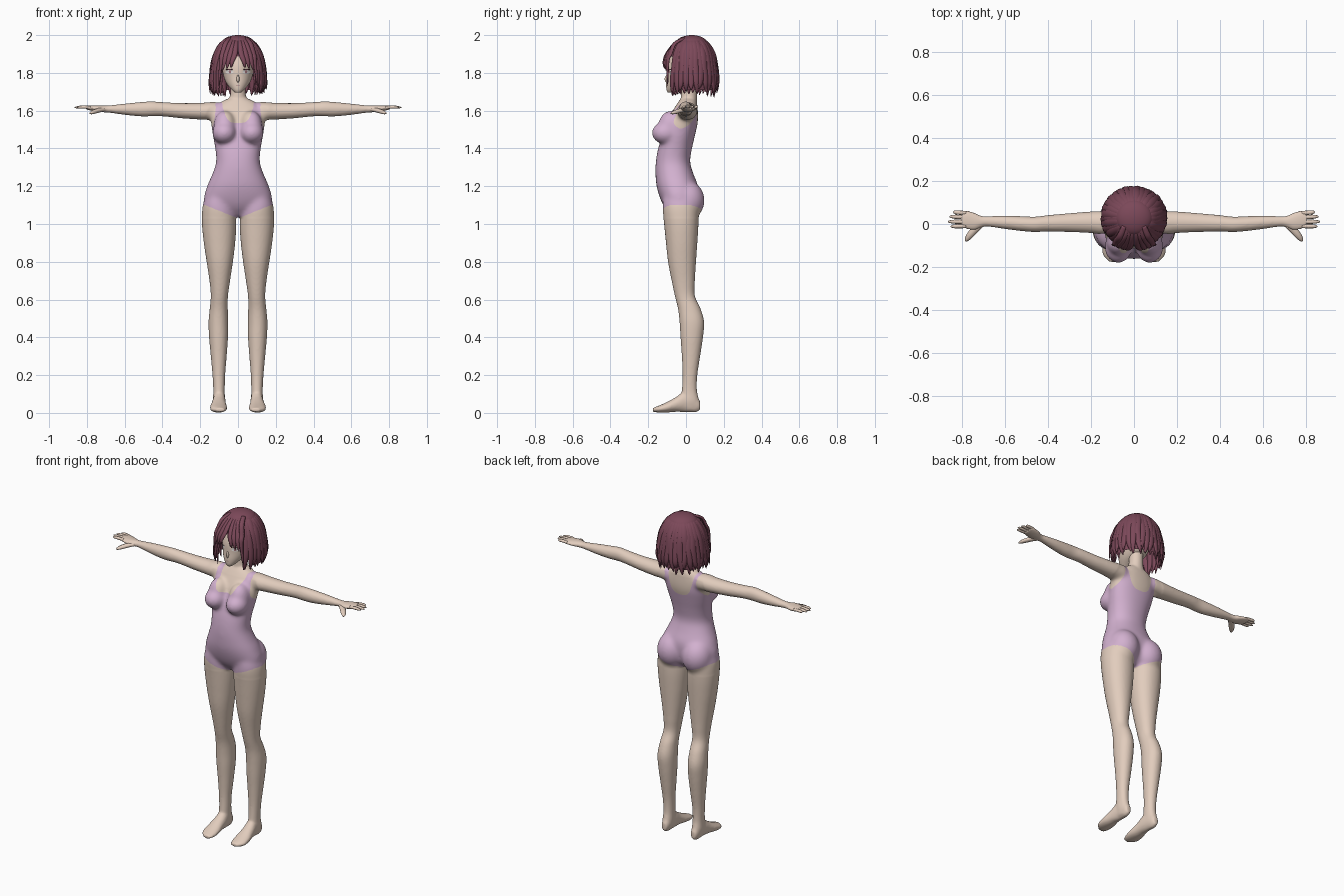
import bpy, bmesh, math, random
from mathutils import Vector, Matrix
from mathutils.bvhtree import BVHTree

random.seed(4)
if "Cube" in bpy.data.objects:
    bpy.data.objects.remove(bpy.data.objects["Cube"], do_unlink=True)


def material(name, *rgb):
    m = bpy.data.materials.new(name)
    m.use_nodes = True
    m.diffuse_color = (*rgb, 1)
    m.node_tree.nodes["Principled BSDF"].inputs["Base Color"].default_value = (*rgb, 1)
    return m


SKIN = material("skin", 0.76, 0.61, 0.51)
SUIT = material("lilac_suit", 0.65, 0.44, 0.63)
HAIR = material("plum_hair", 0.2, 0.065, 0.1)
WHITE = material("eye_white", 0.85, 0.82, 0.8)
IRIS = material("rose_brown", 0.4, 0.2, 0.22)
LASH = material("lash", 0.08, 0.03, 0.04)


def finish(bm, name, mat):
    bmesh.ops.recalc_face_normals(bm, faces=bm.faces)
    me = bpy.data.meshes.new(name)
    bm.to_mesh(me)
    me.materials.append(mat)
    me.shade_smooth()
    ob = bpy.data.objects.new(name, me)
    bpy.context.collection.objects.link(ob)
    return ob


def spline(rows, n=5):
    """Catmull-Rom interpolation of rows of any length."""
    r = [Vector(v) for v in rows]
    out = []
    for i in range(len(r) - 1):
        a, b, c, d = r[max(i - 1, 0)], r[i], r[i + 1], r[min(i + 2, len(r) - 1)]
        for k in range(n):
            t = k / n
            out.append(b + (c - a) * (t / 2) + (a * 2 - b * 5 + c * 4 - d) * (t * t / 2)
                       + (b * 3 - a - c * 3 + d) * (t ** 3 / 2))
    return out + [r[-1]]


def skin_rings(bm, rings):
    rings = [[bm.verts.new(p) for p in ring] for ring in rings]
    n = len(rings[0])
    for lo, hi in zip(rings, rings[1:]):
        for i in range(n):
            j = (i + 1) % n
            bm.faces.new((lo[i], lo[j], hi[j], hi[i]))
    bm.faces.new(rings[0])
    bm.faces.new(rings[-1])


def loft(bm, rows, axis="z", side=1, power=2.0, n=32):
    """Each row is a station on the axis and the two extents across it."""
    rings = []
    for t, a0, a1, b0, b1 in spline(rows):
        ring = []
        for i in range(n):
            c, s = math.cos(math.tau * i / n), math.sin(math.tau * i / n)
            a = (a0 + a1) / 2 + (a1 - a0) / 2 * math.copysign(abs(c) ** (2 / power), c)
            b = (b0 + b1) / 2 + (b1 - b0) / 2 * math.copysign(abs(s) ** (2 / power), s)
            x, y, z = {"z": (a, b, t), "x": (t, a, b), "y": (a, t, b)}[axis]
            ring.append((x * side, y, z))
        rings.append(ring)
    skin_rings(bm, rings)


def centred(rows):
    return [(z, -w, w, f, b) for z, w, f, b in rows]


def ball(bm, centre, radii):
    bmesh.ops.create_uvsphere(bm, u_segments=32, v_segments=20, radius=1,
                              matrix=Matrix.Translation(centre) @ Matrix.Diagonal((*radii, 1)))


# Body: overlapping volumes fused into one skin
TORSO = centred([
    (1.04, .04, -.07, .02), (1.08, .14, -.108, .05), (1.13, .18, -.135, .062),
    (1.2, .164, -.156, .064), (1.27, .134, -.162, .038), (1.33, .116, -.16, .022),
    (1.4, .121, -.148, .032), (1.47, .134, -.125, .048), (1.54, .143, -.1, .063),
    (1.6, .137, -.07, .063), (1.64, .1, -.045, .058), (1.665, .05, -.027, .05)])
NECK = centred([(1.6, .05, -.03, .055), (1.66, .046, -.028, .058),
                (1.7, .04, -.025, .058), (1.78, .04, -.02, .06)])
LEG = [
    (1.2, .06, .135, -.1, .03), (1.14, .03, .174, -.12, .055), (1.08, .014, .19, -.124, .066),
    (1.0, .009, .191, -.116, .066),
    (.9, .015, .181, -.106, .06), (.8, .027, .166, -.095, .053), (.7, .042, .151, -.076, .047),
    (.62, .053, .144, -.059, .047), (.55, .054, .15, -.042, .078), (.48, .052, .156, -.034, .096),
    (.4, .053, .153, -.029, .09), (.3, .06, .144, -.022, .075), (.2, .068, .135, -.018, .06),
    (.12, .07, .131, -.022, .058), (.06, .07, .132, -.03, .07), (.015, .08, .122, -.02, .066)]
FOOT = [
    (.075, .085, .115, .015, .06), (.05, .074, .126, .003, .1), (0, .067, .131, .004, .12),
    (-.05, .064, .139, .006, .086), (-.1, .058, .148, .002, .058),
    (-.145, .06, .144, .002, .038), (-.176, .072, .115, .006, .026)]
ARM = [
    (.1, -.04, .06, 1.55, 1.645), (.15, -.048, .06, 1.55, 1.645), (.2, -.042, .058, 1.553, 1.641),
    (.3, -.037, .05, 1.56, 1.64), (.4, -.035, .041, 1.57, 1.645), (.46, -.037, .034, 1.57, 1.649),
    (.52, -.033, .036, 1.57, 1.645), (.6, -.023, .038, 1.578, 1.637), (.68, -.012, .036, 1.589, 1.628),
    (.71, -.016, .038, 1.591, 1.627), (.74, -.028, .052, 1.594, 1.628),
    (.775, -.024, .062, 1.6, 1.628), (.805, -.016, .06, 1.606, 1.626)]

bm = bmesh.new()
loft(bm, TORSO, power=2.2)
loft(bm, NECK)
for s in (1, -1):
    loft(bm, LEG, side=s, power=2.1)
    loft(bm, FOOT, "y", s)
    loft(bm, ARM, "x", s)
    ball(bm, (.073 * s, -.109, 1.482), (.064, .073, .06))
    ball(bm, (.07 * s, -.082, 1.515), (.06, .066, .085))
    ball(bm, (.085 * s, .005, 1.125), (.09, .094, .105))
body = finish(bm, "body", SKIN)
bm.free()
fuse = body.modifiers.new("fuse", "REMESH")
fuse.mode, fuse.voxel_size = "VOXEL", 0.006
relax = body.modifiers.new("relax", "SMOOTH")
relax.factor, relax.iterations = 0.5, 6
fused = bpy.data.meshes.new_from_object(body.evaluated_get(bpy.context.evaluated_depsgraph_get()))
body.modifiers.clear()
body.data = fused
fused.materials.clear()
for m in (SKIN, SUIT):
    fused.materials.append(m)


def is_suit(p):
    x, y, z = abs(p.x), p.y, p.z
    if z < min(1.1, 1.03 + .4 * x):
        return False
    scoop = (1.535 if y < 0 else 1.505) + .05 * (x / .07) ** 4
    drop = max(0, 1.6 - z) / .1
    armhole = .12 - .2 * max(0, y) + .02 * drop * drop
    return z < scoop and (x < armhole or z < 1.49)


# Soften the chest and hips, then colour the suit and even out its hem line
bm = bmesh.new()
bm.from_mesh(fused)
trunk = [v for v in bm.verts if 1.03 < v.co.z < 1.62 and abs(v.co.x) < .2 - max(0, v.co.z - 1.5) * .4]
for step in range(24):
    bmesh.ops.smooth_vert(bm, verts=trunk, factor=.5, use_axis_x=True, use_axis_y=True, use_axis_z=True)
for f in bm.faces:
    f.material_index = int(is_suit(f.calc_center_median()))
hem = {}
for e in bm.edges:
    if len({f.material_index for f in e.link_faces}) == 2:
        a, b = e.verts
        hem.setdefault(a, []).append(b)
        hem.setdefault(b, []).append(a)
for step in range(4):
    moved = {v: sum((o.co for o in near), Vector()) / len(near) for v, near in hem.items()}
    for v, co in moved.items():
        v.co = v.co.lerp(co, .5)
bm.to_mesh(fused)
bm.free()
fused.shade_smooth()


def strand(bm, path, width, thick, core, tip=.08, n=8):
    """Tapered flattened tube whose broad side faces away from core."""
    pts = spline(path, 4)
    rings = []
    for i, p in enumerate(pts):
        u = i / (len(pts) - 1)
        along = (pts[min(i + 1, len(pts) - 1)] - pts[max(i - 1, 0)]).normalized()
        across = along.cross(p - core).normalized()
        out = across.cross(along)
        k = (.7 + .3 * u) * (1 - u ** 4) + tip
        rings.append([p + across * width * k * math.cos(math.tau * j / n)
                      + out * thick * k * math.sin(math.tau * j / n) for j in range(n)])
    skin_rings(bm, rings)


# Fingers and thumbs
bm = bmesh.new()
for s in (1, -1):
    for y, tip_y, tip_x in ((.051, .056, .84), (.031, .035, .858), (.01, .011, .865), (-.01, -.011, .852)):
        strand(bm, [(.78 * s, y, 1.617), (.82 * s, (y + tip_y) / 2, 1.619), (tip_x * s, tip_y, 1.617)],
               .0095, .008, Vector((.8 * s, y, 1)), .25)
    strand(bm, [(.7 * s, .008, 1.608), (.735 * s, -.022, 1.602), (.762 * s, -.052, 1.594),
                (.783 * s, -.08, 1.585)], .017, .012, Vector((.74 * s, -.03, 1)), .2)
finish(bm, "fingers", SKIN)
bm.free()

# Head with a small nose
bm = bmesh.new()
loft(bm, centred([
    (1.695, .014, -.096, -.066), (1.71, .032, -.103, -.03), (1.74, .058, -.105, .04),
    (1.78, .076, -.102, .09), (1.84, .086, -.098, .12), (1.9, .08, -.074, .12),
    (1.945, .05, -.02, .08), (1.96, .02, 0, .05)]))
bmesh.ops.recalc_face_normals(bm, faces=bm.faces)
surface = BVHTree.FromBMesh(bm)
ball(bm, (0, -.1, 1.768), (.008, .013, .02))
finish(bm, "head", SKIN)
bm.free()


def decal(name, mat, cx, cz, rx, rz, lift, n=20):
    """Thin oval plate draped on the face."""
    bm = bmesh.new()

    def drape(x, z):
        hit = surface.ray_cast(Vector((x, -1, z)), Vector((0, 1, 0)))[0]
        return bm.verts.new((x, hit.y - lift, z))
    mid = drape(cx, cz)
    rim = [drape(cx + rx * math.cos(math.tau * i / n), cz + rz * math.sin(math.tau * i / n)) for i in range(n)]
    for i in range(n):
        bm.faces.new((mid, rim[i], rim[(i + 1) % n]))
    finish(bm, name, mat)
    bm.free()


for s, label in ((1, "left"), (-1, "right")):
    decal(label + "_eye", WHITE, .045 * s, 1.806, .021, .011, .003)
    decal(label + "_iris", IRIS, .043 * s, 1.806, .006, .009, .004)
    decal(label + "_lash", LASH, .046 * s, 1.818, .023, .002, .005)
decal("mouth", IRIS, 0, 1.732, .01, .0015, .002)

# Hair shell, opened over the face, with a rounded crown
PROFILE = [(1.71, .96), (1.76, .97), (1.83, .93), (1.9, .81), (1.955, .6), (1.982, .3), (1.989, .08)]
RX, RY, CY = .147, .14, .03
bm = bmesh.new()
loft(bm, [(z, -RX * k, RX * k, CY - RY * k, CY + RY * k) for z, k in PROFILE])
opening = [f for f in bm.faces if (c := f.calc_center_median()).z < 1.89 and c.y < -.03
           or len(f.verts) > 4 and c.z < 1.8]
bmesh.ops.delete(bm, geom=opening, context="FACES")
ball(bm, (0, CY, 1.955), (.088, .084, .045))
finish(bm, "hair_shell", HAIR)
bm.free()

# Long wavy locks in two layers around the sides and back
core = Vector((0, CY, 1.82))
bm = bmesh.new()
for count, scale, low in ((26, 1.0, 1.685), (22, .92, 1.672)):
    for i in range(count):
        ang = math.radians(45 + 270 * i / (count - 1))
        end = low + random.uniform(-.008, .03)
        flick = random.uniform(-.12, .12)
        path = []
        for z, k, wave in [(1.982, .16, 0), (1.962, .55, 0), (1.905, .82, 0), (1.83, .95, -.3),
                           (1.75, 1.01, .3), (end, random.uniform(.9, 1.04), 1)]:
            turn = ang + flick * wave
            r = k * scale + random.uniform(-.012, .012)
            path.append((RX * r * math.sin(turn), CY - RY * r * math.cos(turn), z))
        strand(bm, path, .025, .011, core)
finish(bm, "long_locks", HAIR)
bm.free()

# Parted fringe
bm = bmesh.new()
for s in (1, -1):
    for top, mid, end, z in ((.008, .018, .036, 1.828), (.02, .042, .058, 1.822),
                             (.03, .064, .08, 1.812), (.045, .084, .1, 1.73)):
        back = mid * mid * 3
        strand(bm, [(top * s, -.01, 1.982), (top * 1.5 * s, -.06, 1.955), (mid * s, -.104 + back, 1.9),
                    (end * .9 * s, -.118 + back, 1.86), (end * 1.02 * s, -.118 + back, z)], .017, .009, core)
finish(bm, "fringe", HAIR)
bm.free()
